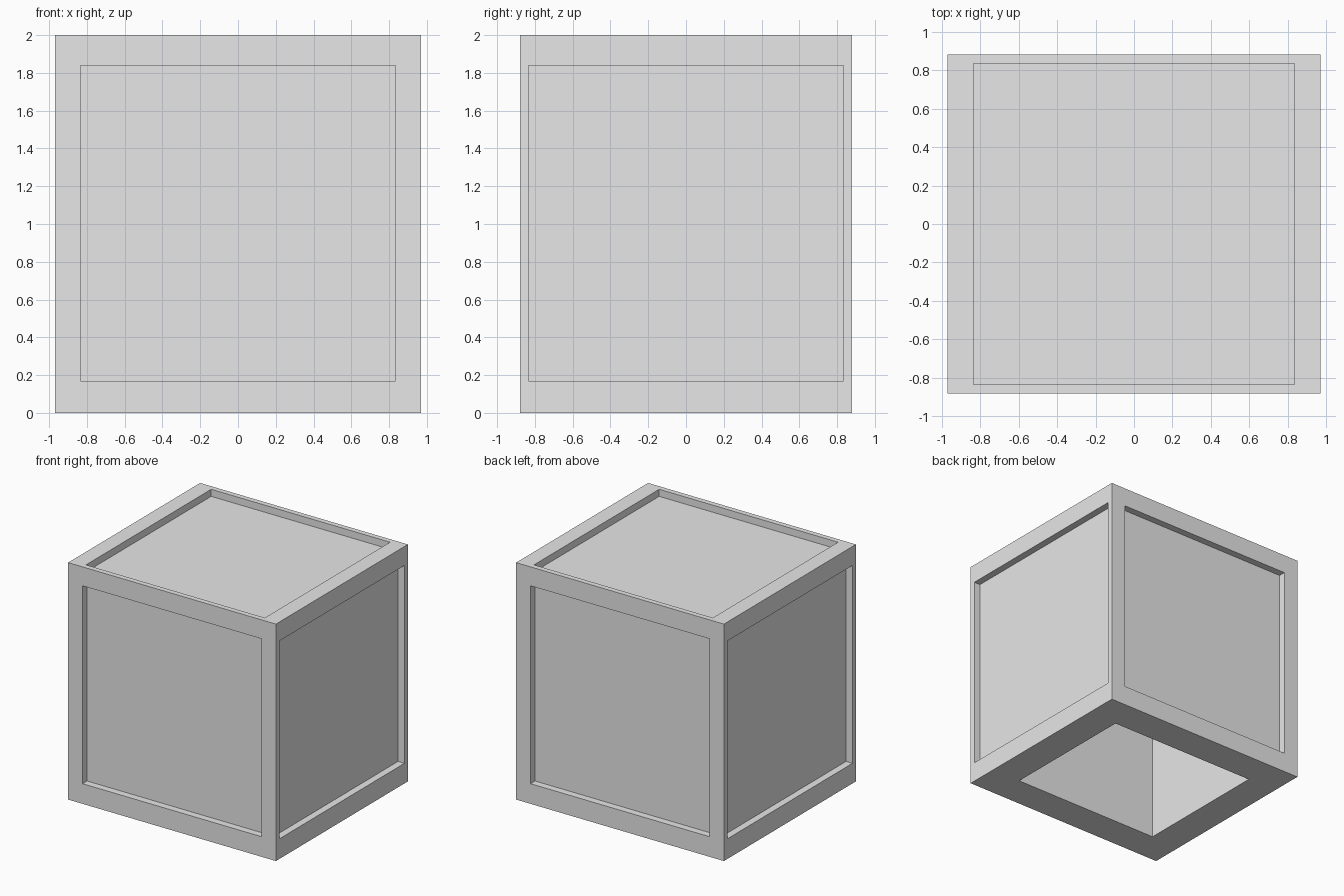
import bpy
import bmesh
from mathutils import Vector

old = bpy.data.objects.get("Cube")
if old:
    bpy.data.objects.remove(old, do_unlink=True)

SIZE = Vector((1.94, 1.76, 2.0))
PANEL_HALF = 0.835             # half side of every square recess
RECESS = 0.06                  # depth of the recessed panels
CAVITY_HALF = Vector((0.697, 0.6))
CAVITY_TOP = 1.73
CENTRE_Z = 1.005

grey = bpy.data.materials.new("light_grey")
grey.use_nodes = True
colour = (0.8, 0.8, 0.8, 1.0)
grey.diffuse_color = colour
grey.node_tree.nodes["Principled BSDF"].inputs["Base Color"].default_value = colour


def sink_panel(bm, face, half, depth):
    """Inset a face to a given half size about the centre, then push it inwards."""
    normal = face.normal.copy()
    bmesh.ops.inset_individual(bm, faces=[face], thickness=0.03)
    centre = Vector((0, 0, CENTRE_Z))
    for v in face.verts:
        for axis in range(3):
            if abs(normal[axis]) < 0.5:
                side = 1 if v.co[axis] > centre[axis] else -1
                v.co[axis] = centre[axis] + side * half[axis]
    inner = bmesh.ops.extrude_discrete_faces(bm, faces=[face])["faces"][0]
    bmesh.ops.translate(bm, verts=inner.verts, vec=-normal * depth)


# Box shell: solid block standing on the ground
bm = bmesh.new()
bmesh.ops.create_cube(bm, size=1)
bmesh.ops.scale(bm, verts=bm.verts, vec=SIZE)
bmesh.ops.translate(bm, verts=bm.verts, vec=(0, 0, SIZE.z / 2))
bm.normal_update()

# Recessed panels on the sides and top, deep open cavity underneath
for face in list(bm.faces):
    if face.normal.z < -0.5:
        sink_panel(bm, face, (*CAVITY_HALF, 0), CAVITY_TOP)
    else:
        sink_panel(bm, face, (PANEL_HALF,) * 3, RECESS)

mesh = bpy.data.meshes.new("panelled_box")
bm.to_mesh(mesh)
bm.free()
mesh.materials.append(grey)
box = bpy.data.objects.new("panelled_box", mesh)
bpy.context.scene.collection.objects.link(box)
